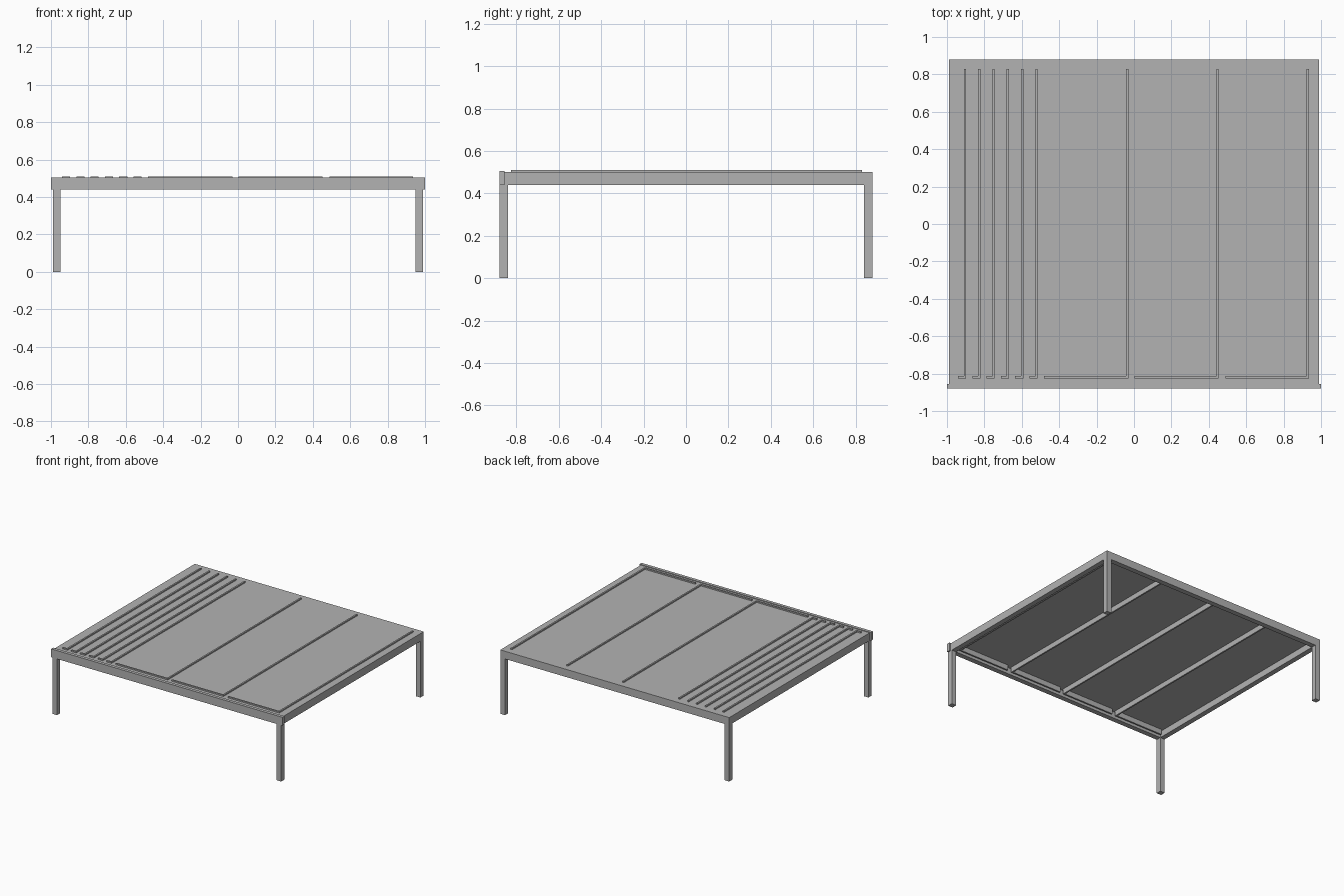
import bpy

cube = bpy.data.objects.get("Cube")
if cube:
    bpy.data.objects.remove(cube, do_unlink=True)

# Single painted-metal colour
grey = bpy.data.materials.new("grey_metal")
grey.use_nodes = True
colour = (0.45, 0.45, 0.45, 1)
grey.diffuse_color = colour
grey.node_tree.nodes["Principled BSDF"].inputs["Base Color"].default_value = colour


def box(name, xs, ys, zs):
    """Flat-sided box spanning the three given ranges."""
    verts = [(x, y, z) for x in xs for y in ys for z in zs]
    faces = [(0, 1, 3, 2), (4, 6, 7, 5), (0, 4, 5, 1),
             (2, 3, 7, 6), (0, 2, 6, 4), (1, 5, 7, 3)]
    mesh = bpy.data.meshes.new(name)
    mesh.from_pydata(verts, [], faces)
    mesh.materials.append(grey)
    obj = bpy.data.objects.new(name, mesh)
    bpy.context.collection.objects.link(obj)
    return obj


HALF_X, HALF_Y = 0.99, 0.88
BEAM = 0.04
UNDER, TOP, RIDGE_TOP = 0.44, 0.50, 0.51
ROOF_UNDER = 0.49


def span(side, half):
    """Range of a member lying just inside one edge of the frame."""
    return sorted((side * half, side * (half - BEAM)))


# Four corner legs
for side, side_name in ((1, "left"), (-1, "right")):
    for end, end_name in ((-1, "front"), (1, "back")):
        box(f"{end_name}_{side_name}_leg", span(side, HALF_X),
            span(end, HALF_Y), (0, UNDER))
    # Side beam
    box(f"{side_name}_beam", span(side, HALF_X),
        (BEAM - HALF_Y, HALF_Y - BEAM), (UNDER, ROOF_UNDER))

# Back beam, front beam and the slightly wider front fascia
box("back_beam", (-HALF_X, HALF_X), span(1, HALF_Y), (UNDER, ROOF_UNDER))
box("front_beam", (-HALF_X, HALF_X), (-0.855, BEAM - HALF_Y), (UNDER, ROOF_UNDER))
box("front_fascia", (-1, 1), (-HALF_Y, -0.855), (UNDER, 0.505))

# Roof sheet
box("roof_panel", (-HALF_X, HALF_X), (-0.855, HALF_Y), (ROOF_UNDER, TOP))

# L-shaped ribs: a long rail with a short return along the front
narrow = [(-0.898 + 0.0765 * i, 0.043) for i in range(6)]
wide = [(-0.03, 0.45), (0.452, 0.45), (0.935, 0.445)]
W = 0.012
for i, (x, run) in enumerate(narrow + wide, 1):
    deep = i >= len(narrow)
    low = 0.45 if deep else TOP
    box(f"rib_{i}", (x - W, x), (-0.825, 0.83), (low, RIDGE_TOP))
    front_low = 0.45 if i > len(narrow) else TOP
    box(f"rib_return_{i}", (x - run, x - W), (-0.825, -0.813),
        (front_low, RIDGE_TOP))

# Hidden-side return closing the bay below the narrow ribs
box("lower_return", (-0.94, narrow[-1][0] - W), (-0.825, -0.813), (0.45, ROOF_UNDER))
